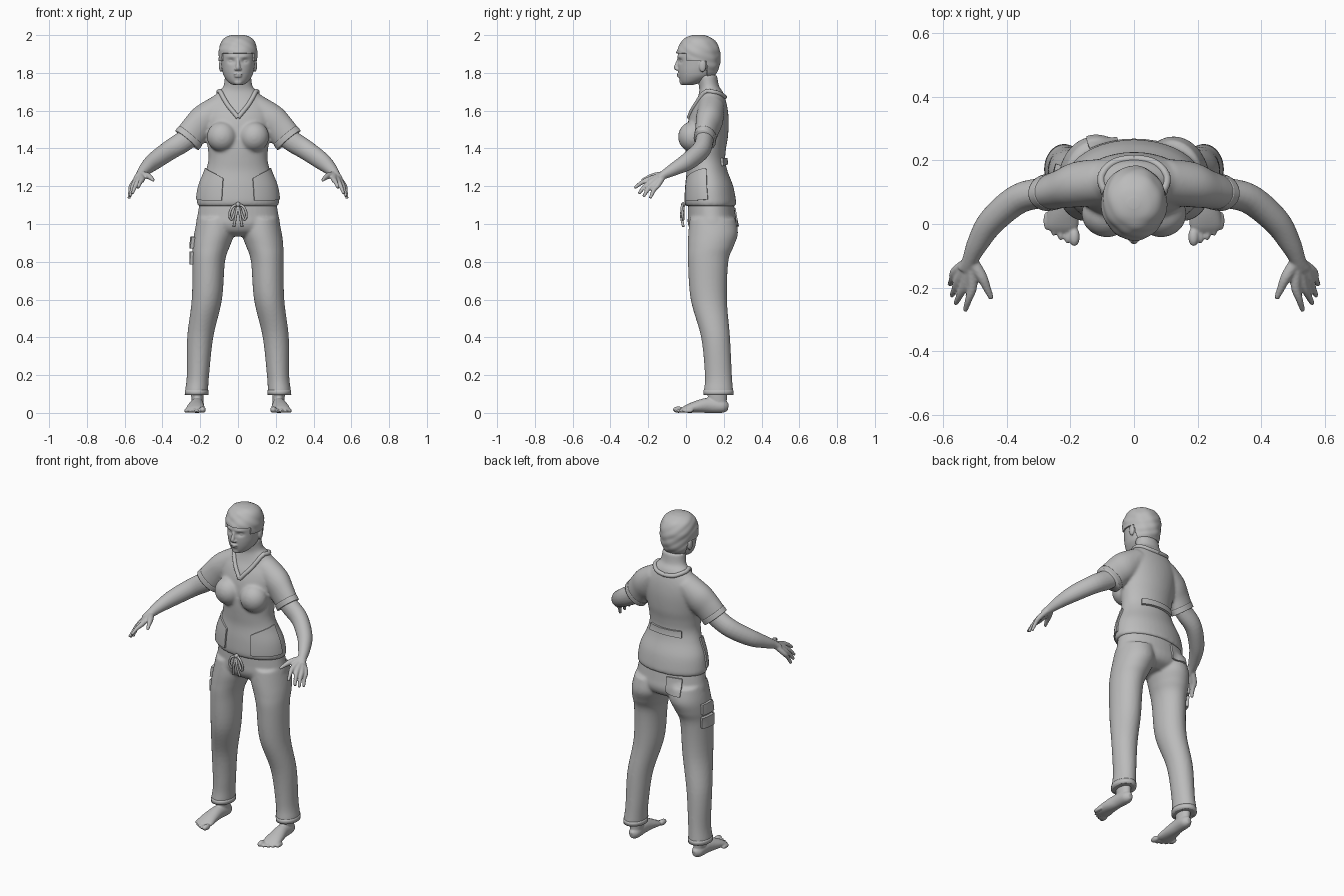
import bpy, bmesh, math
from mathutils import Vector, Matrix
from mathutils.bvhtree import BVHTree

if "Cube" in bpy.data.objects:
    bpy.data.objects.remove(bpy.data.objects["Cube"])

GREY = bpy.data.materials.new("plain grey")
GREY.diffuse_color = (0.5, 0.5, 0.5, 1)
GREY.use_nodes = True
GREY.node_tree.nodes["Principled BSDF"].inputs["Base Color"].default_value = GREY.diffuse_color


def smooth_rows(rows, n):
    """Catmull-Rom interpolation of every column."""
    out = []
    for i in range(len(rows) - 1):
        a, b, c, d = (rows[max(0, min(len(rows) - 1, i + k))] for k in (-1, 0, 1, 2))
        for s in range(n):
            t = s / n
            out.append([0.5 * (2 * q + (r - p) * t + (2 * p - 5 * q + 4 * r - u) * t * t
                               + (3 * q - p - 3 * r + u) * t ** 3) for p, q, r, u in zip(a, b, c, d)])
    return out + [list(rows[-1])]


def skin(bm, rings):
    vs = [[bm.verts.new(p) for p in ring] for ring in rings]
    n = len(vs[0])
    for a, b in zip(vs, vs[1:]):
        for i in range(n):
            bm.faces.new((a[i], a[(i + 1) % n], b[(i + 1) % n], b[i]))
    bm.faces.new(vs[0])
    bm.faces.new(vs[-1])


def stack(bm, rows, side=1, seg=40, n=6):
    """Horizontal sections: z, centre x, half width, front y, back y."""
    rings = []
    for z, cx, rx, yf, yb in smooth_rows(rows, n):
        ang = [2 * math.pi * i / seg for i in range(seg)]
        rings.append([(side * (cx + rx * math.cos(a)),
                       (yf + yb) / 2 + (yb - yf) / 2 * math.sin(a), z) for a in ang])
    skin(bm, rings)


def tube(bm, rows, side=1, seg=20, n=5):
    """Sections along a path: x, y, z, horizontal radius, vertical radius."""
    rows = smooth_rows(rows, n)
    pts = [Vector(r[:3]) for r in rows]
    rings = []
    for i, r in enumerate(rows):
        t = (pts[min(i + 1, len(pts) - 1)] - pts[max(i - 1, 0)]).normalized()
        u = t.cross(Vector((0, 0, 1))).normalized()
        v = u.cross(t)
        ring = []
        for k in range(seg):
            a = 2 * math.pi * k / seg
            p = pts[i] + u * r[3] * math.cos(a) + v * r[4] * math.sin(a)
            ring.append((side * p.x, p.y, p.z))
        rings.append(ring)
    skin(bm, rings)


def ball(bm, c, s):
    bmesh.ops.create_uvsphere(bm, u_segments=24, v_segments=16, radius=1,
                              matrix=Matrix.Translation(c) @ Matrix.Diagonal((*s, 1)))


def finish(name, bm, voxel=0, relax=0, mirror=False, thick=0):
    bmesh.ops.recalc_face_normals(bm, faces=bm.faces)
    me = bpy.data.meshes.new(name)
    bm.to_mesh(me)
    bm.free()
    me.materials.append(GREY)
    me.polygons.foreach_set("use_smooth", [True] * len(me.polygons))
    ob = bpy.data.objects.new(name, me)
    bpy.context.collection.objects.link(ob)
    if voxel:
        m = ob.modifiers.new("fuse", 'REMESH')
        m.mode, m.voxel_size, m.use_smooth_shade = 'VOXEL', voxel, True
    if relax:
        m = ob.modifiers.new("relax", 'SMOOTH')
        m.factor, m.iterations = 0.5, relax
    if thick:
        m = ob.modifiers.new("thickness", 'SOLIDIFY')
        m.thickness, m.offset = thick, 0
        ob.modifiers.new("crisp", 'EDGE_SPLIT').split_angle = math.radians(40)
    if mirror:
        ob.modifiers.new("mirror", 'MIRROR')
    return ob


def surface(ob):
    bpy.context.view_layer.update()
    return BVHTree.FromObject(ob, bpy.context.evaluated_depsgraph_get())


def patch(name, tree, corners, thick, n=12):
    """Sewn-on panel: a four-cornered sheet pulled onto the cloth."""
    a, b, c, d = map(Vector, corners)
    bm = bmesh.new()
    grid = []
    for j in range(n + 1):
        row = []
        for i in range(n + 1):
            p = a.lerp(b, i / n).lerp(d.lerp(c, i / n), j / n)
            loc, nor, _, _ = tree.find_nearest(p)
            row.append(bm.verts.new(loc + nor * 0.002))
        grid.append(row)
    for j in range(n):
        for i in range(n):
            bm.faces.new((grid[j][i], grid[j][i + 1], grid[j + 1][i + 1], grid[j + 1][i]))
    return finish(name, bm, relax=3, thick=thick)


# shirt, with neck, bust and short sleeves fused
bm = bmesh.new()
stack(bm, [(1.095, 0, .212, 0, .262), (1.12, 0, .217, -.008, .265), (1.2, 0, .205, -.005, .25),
           (1.28, 0, .172, .003, .22), (1.34, 0, .157, 0, .208), (1.40, 0, .16, -.003, .212),
           (1.46, 0, .168, 0, .222), (1.54, 0, .18, .01, .226), (1.6, 0, .18, .03, .222),
           (1.65, 0, .155, .055, .212), (1.70, 0, .105, .07, .195), (1.73, 0, .077, .068, .175),
           (1.79, 0, .07, .055, .165)])
for s in (1, -1):
    ball(bm, (s * .085, .032, 1.462), (.08, .074, .08))
    tube(bm, [(.09, .135, 1.62, .07, .07), (.17, .125, 1.555, .072, .085),
              (.22, .112, 1.505, .062, .082), (.265, .10, 1.45, .055, .079)], s, 32)
shirt = finish("shirt", bm, .008, 8)
cloth = surface(shirt)

# sleeve cuffs
bm = bmesh.new()
tube(bm, [(.251, .103, 1.467, .058, .081), (.27, .099, 1.444, .058, .081)], 1, 40)
finish("sleeve_cuffs", bm, mirror=True)

# V-neck collar laid on the shirt
bm = bmesh.new()
neckline = smooth_rows([(0, .01, 1.565), (.058, .035, 1.64), (.11, .09, 1.715),
                        (.108, .155, 1.705), (.06, .195, 1.68), (0, .205, 1.672)], 6)
tube(bm, [(*cloth.find_nearest(Vector(p))[0], .012, .012) for p in neckline], n=2)
finish("collar", bm, mirror=True)

# shirt pockets and back strap
for s, label in ((1, "left"), (-1, "right")):
    patch(label + "_shirt_pocket", cloth,
          [(s * .08, -.01, 1.245), (s * .165, .11, 1.30), (s * .215, .12, 1.125), (s * .085, -.01, 1.12)], .014)
patch("back_strap", cloth, [(-.12, .21, 1.35), (.12, .21, 1.35), (.12, .21, 1.312), (-.12, .21, 1.312)], .022)

# trousers
bm = bmesh.new()
stack(bm, [(1.13, 0, .2, .012, .25), (1.05, 0, .214, .01, .262), (1.0, 0, .222, .01, .268),
           (.96, 0, .2, .03, .25), (.935, 0, .12, .07, .2)])
for s in (1, -1):
    stack(bm, [(1.03, .115, .10, .02, .262), (.95, .125, .107, .012, .275), (.88, .142, .098, .01, .252),
               (.8, .155, .086, .01, .224), (.6, .165, .08, .025, .217), (.4, .2, .069, .08, .233),
               (.2, .212, .059, .1, .243), (.12, .219, .061, .095, .249), (.095, .219, .061, .095, .249)], s)
trousers = finish("trousers", bm, .008, 5)
legs = surface(trousers)

# trouser hems
bm = bmesh.new()
stack(bm, [(.096, .219, .063, .093, .251), (.122, .218, .063, .094, .25)], n=2)
finish("trouser_hems", bm, mirror=True)

# trouser pockets
patch("back_pocket", legs, [(-.05, .28, 1.09), (-.155, .26, 1.09), (-.15, .27, .985), (-.055, .29, .985)], .016)
patch("cargo_flap", legs, [(-.25, .085, .935), (-.24, .19, .935), (-.24, .19, .87), (-.25, .085, .87)], .032)
patch("cargo_pocket", legs, [(-.25, .085, .855), (-.24, .19, .855), (-.24, .19, .785), (-.25, .085, .785)], .03)

# drawstring bow
bm = bmesh.new()
for path in ([(0, -.012, 1.105), (.03, -.022, 1.09), (.045, -.018, 1.05), (.032, -.014, 1.025), (.008, -.014, 1.09)],
             [(0, -.012, 1.10), (.01, -.025, 1.05), (.022, -.014, .985)]):
    tube(bm, [(*p, .007, .007) for p in path], seg=10)
ball(bm, (0, -.014, 1.103), (.014, .012, .013))
finish("drawstring", bm, mirror=True)

# arms and hands: the finger tubes start at the wrist and fuse into the palm
bm = bmesh.new()
tube(bm, [(.20, .115, 1.52, .045, .05), (.27, .10, 1.45, .047, .056), (.36, .08, 1.392, .047, .053),
          (.445, .01, 1.332, .043, .047), (.49, -.06, 1.292, .034, .035), (.515, -.115, 1.262, .025, .024),
          (.525, -.145, 1.243, .03, .018)])
for knuckle, tip in (((.507, -.192, 1.238), (.53, -.272, 1.19)), ((.53, -.185, 1.225), (.56, -.25, 1.16)),
                     ((.549, -.17, 1.213), (.572, -.225, 1.145)), ((.56, -.148, 1.207), (.578, -.19, 1.135))):
    k, e = Vector(knuckle), Vector(tip)
    tube(bm, [(.515, -.115, 1.262, .016, .016), (*k, .0155, .0145),
              (*(k.lerp(e, .5) + Vector((0, -.003, .005))), .0115, .0115), (*e, .008, .008)], n=4)
tube(bm, [(.51, -.115, 1.262, .02, .018), (.478, -.165, 1.255, .017, .017),
          (.46, -.205, 1.243, .012, .012), (.447, -.235, 1.23, .008, .008)], n=4)
finish("arms_and_hands", bm, .005, 3, True)

# feet
bm = bmesh.new()
tube(bm, [(.212, .224, .03, .012, .018), (.213, .195, .034, .033, .034), (.217, .12, .04, .036, .04),
          (.223, .05, .031, .046, .031), (.225, .0, .02, .051, .02), (.226, -.022, .014, .044, .011)])
stack(bm, [(.03, .212, .03, .13, .215), (.09, .215, .033, .115, .217), (.16, .217, .036, .12, .22)])
for i, tip in enumerate((-.068, -.06, -.05, -.036, -.018)):
    r = .017 if i == 0 else .0115
    ball(bm, (.187 + i * .0215, tip + .028, r), (r, .03, r))
finish("feet", bm, .005, 2, True)

# head with nose, lips, chin and ears
HEAD = [(1.737, 0, .03, -.018, .04), (1.752, 0, .052, -.03, .09), (1.78, 0, .073, -.038, .14),
        (1.81, 0, .083, -.042, .158), (1.84, 0, .088, -.043, .168), (1.88, 0, .091, -.044, .172),
        (1.92, 0, .091, -.038, .17), (1.96, 0, .077, -.013, .148), (1.984, 0, .048, .02, .11),
        (1.992, 0, .01, .056, .074)]
bm = bmesh.new()
stack(bm, HEAD, seg=72, n=10)
for v in bm.verts:
    if v.co.y < .02:  # eye sockets and brow ridge
        dx = (abs(v.co.x) - .036) / .018
        v.co.y += .012 * math.exp(-dx * dx - ((v.co.z - 1.862) / .012) ** 2)
        v.co.y -= .005 * math.exp(-dx * dx / 2 - ((v.co.z - 1.886) / .008) ** 2)
tube(bm, [(0, -.036, 1.878, .008, .008), (0, -.047, 1.85, .009, .009), (0, -.053, 1.828, .012, .011),
          (0, -.047, 1.815, .008, .006)])
ball(bm, (0, -.04, 1.793), (.023, .01, .005))
ball(bm, (0, -.038, 1.782), (.02, .01, .006))
ball(bm, (0, -.018, 1.753), (.024, .016, .018))
for s in (1, -1):
    ball(bm, (s * .011, -.046, 1.82), (.008, .01, .007))
    ball(bm, (s * .035, -.015, 1.862), (.014, .014, .011))
    ball(bm, (s * .09, .088, 1.838), (.011, .019, .034))
finish("head", bm, .004, 2)

# short hair cap, cut along a stepped hairline
bm = bmesh.new()
stack(bm, [(z + .006 * (z > 1.95), 0, rx + .007, yf - .006, yb + .006) for z, _, rx, yf, yb in HEAD[2:]], seg=96, n=12)
def hairline(y):
    return 1.9 if y < .0 else 1.862 if y < .105 else 1.785
bmesh.ops.delete(bm, geom=[v for v in bm.verts if v.co.z < hairline(v.co.y)], context='VERTS')
for v in bm.verts:  # soft locks
    out = Vector((v.co.x, v.co.y - .063, 0)).normalized()
    v.co += out * .002 * math.sin(70 * v.co.x + 45 * v.co.z) * math.sin(60 * v.co.y + 90 * v.co.z)
finish("hair", bm, relax=4, thick=.008)
